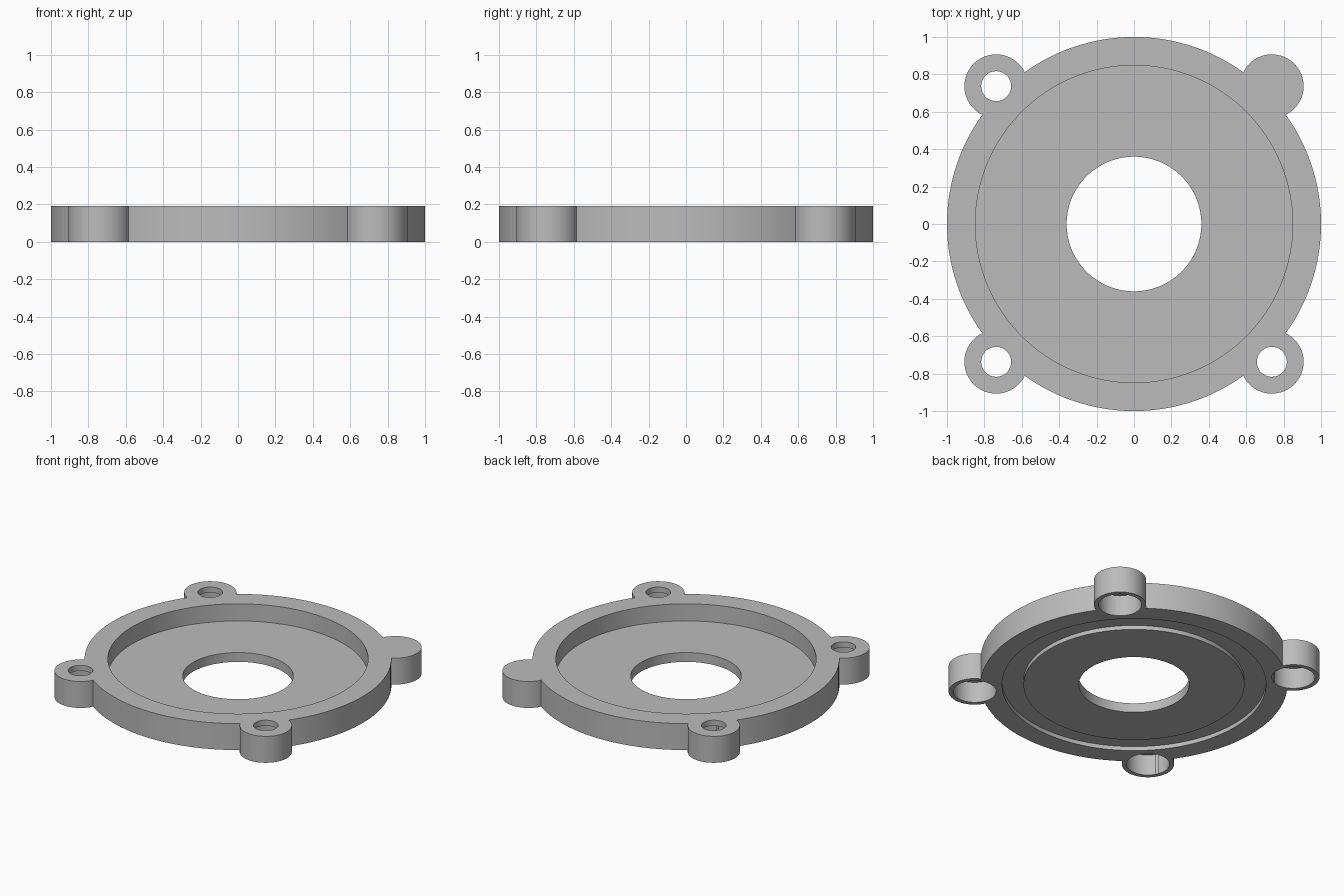
import bpy, bmesh, math

cube = bpy.data.objects.get("Cube")
if cube:
    bpy.data.objects.remove(cube, do_unlink=True)

HEIGHT = 0.19
LUG_OFFSET = 0.737

metal = bpy.data.materials.new("plain grey")
metal.use_nodes = True
grey = (0.5, 0.5, 0.5, 1)
metal.diffuse_color = grey
metal.node_tree.nodes["Principled BSDF"].inputs["Base Color"].default_value = grey


def lathe(name, profile, segments, closed=False, location=(0, 0, 0)):
    """Turn a radius/height profile around the vertical axis."""
    bm = bmesh.new()
    points = [bm.verts.new((r, 0, z)) for r, z in profile]
    ends = points[1:] + (points[:1] if closed else [])
    edges = [bm.edges.new(pair) for pair in zip(points, ends)]
    bmesh.ops.spin(bm, geom=points + edges, cent=(0, 0, 0), axis=(0, 0, 1),
                   angle=math.tau, steps=segments, use_duplicate=False)
    bmesh.ops.remove_doubles(bm, verts=bm.verts, dist=0.0001)
    bmesh.ops.recalc_face_normals(bm, faces=bm.faces)
    mesh = bpy.data.meshes.new(name)
    bm.to_mesh(mesh)
    bm.free()
    mesh.materials.append(metal)
    obj = bpy.data.objects.new(name, mesh)
    obj.location = location
    bpy.context.collection.objects.link(obj)
    return obj


def combine(target, tool, operation):
    """Apply a boolean and discard the tool."""
    tool.hide_render = True
    bpy.context.view_layer.update()
    mod = target.modifiers.new("combine", 'BOOLEAN')
    mod.operation = operation
    mod.solver = 'EXACT'
    mod.object = tool
    bpy.context.view_layer.objects.active = target
    bpy.ops.object.modifier_apply(modifier=mod.name)
    bpy.data.objects.remove(tool, do_unlink=True)


# Flange: raised rim, sunken floor, centre bore and a shallow groove underneath
flange = lathe("flange", [
    (0.36, 0), (0.72, 0), (0.72, 0.03), (0.86, 0.03), (0.86, 0),
    (1, 0), (1, HEIGHT), (0.848, HEIGHT), (0.848, 0.067), (0.36, 0.067),
], 128, closed=True)

corners = [(x * LUG_OFFSET, y * LUG_OFFSET, 0) for x in (-1, 1) for y in (-1, 1)]

# Mounting lugs
for corner in corners:
    lug = lathe("lug", [(0, 0), (0.17, 0), (0.17, HEIGHT), (0, HEIGHT)], 64,
                location=corner)
    combine(flange, lug, 'UNION')

# Screw holes, counterbored from below
for corner in corners:
    hole = lathe("hole_cutter", [
        (0, -0.1), (0.14, -0.1), (0.14, 0.15), (0.08, 0.15), (0.08, 0.3), (0, 0.3),
    ], 64, location=corner)
    combine(flange, hole, 'DIFFERENCE')

# Smooth walls with crisp rims
bpy.ops.object.select_all(action='DESELECT')
flange.select_set(True)
bpy.context.view_layer.objects.active = flange
bpy.ops.object.shade_smooth_by_angle(angle=math.radians(30))
